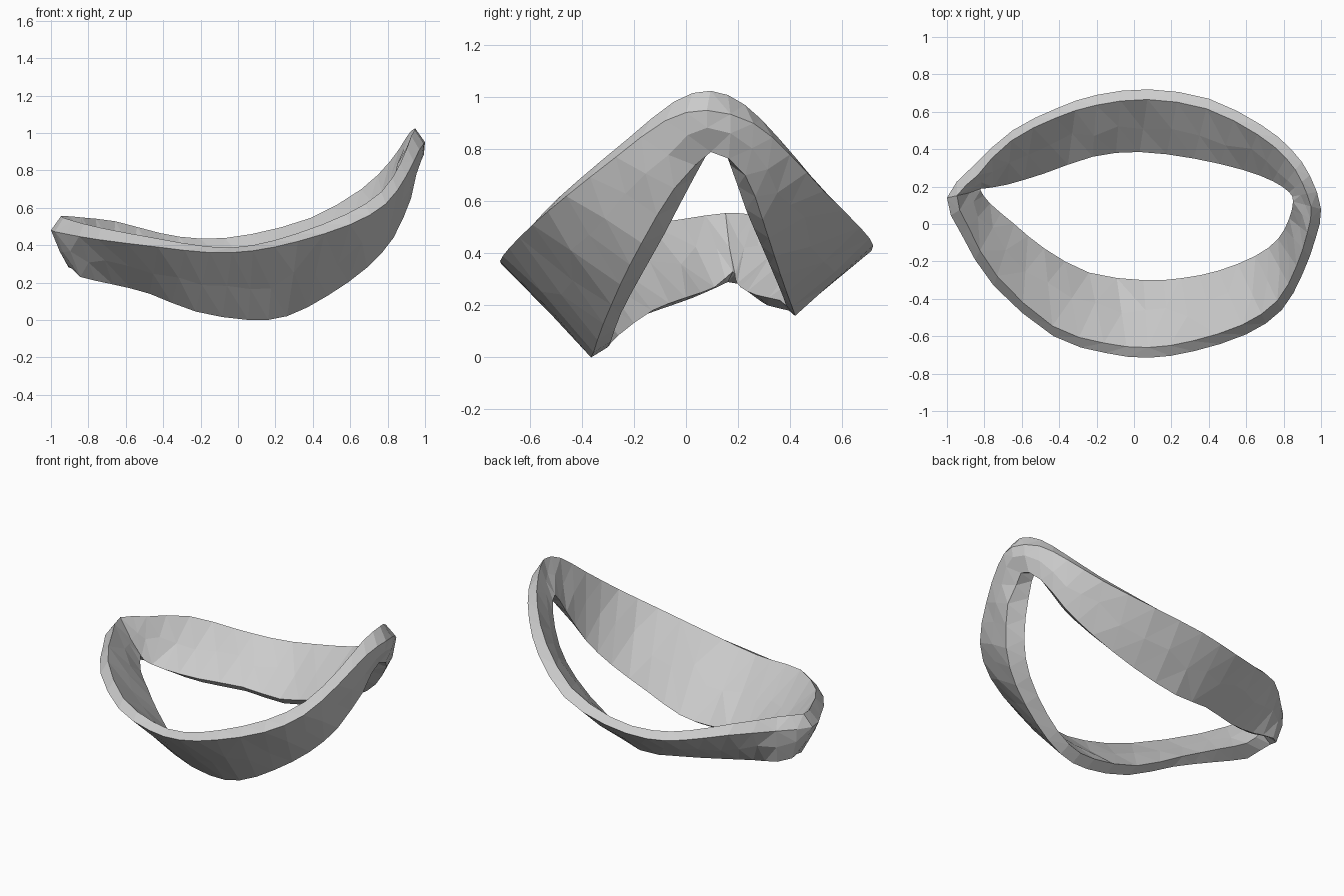
import bpy, bmesh, random
from mathutils import Vector

if "Cube" in bpy.data.objects:
    bpy.data.objects.remove(bpy.data.objects["Cube"])

random.seed(4)

# Stations round the loop: inner lower edge (x, y, z), outer upper edge (x, y, z)
STATIONS = [
    (0.05, -0.30, 0.00, 0.08, -0.715, 0.37),
    (0.25, -0.29, 0.02, 0.32, -0.68, 0.42),
    (0.45, -0.25, 0.13, 0.60, -0.59, 0.51),
    (0.65, -0.17, 0.28, 0.79, -0.46, 0.62),
    (0.77, -0.08, 0.44, 0.90, -0.27, 0.77),
    (0.83, 0.03, 0.65, 0.97, -0.08, 0.91),
    (0.85, 0.12, 0.79, 1.00, 0.08, 0.95),
    (0.83, 0.17, 0.70, 0.94, 0.26, 0.90),
    (0.74, 0.23, 0.53, 0.84, 0.40, 0.78),
    (0.58, 0.29, 0.39, 0.68, 0.53, 0.64),
    (0.32, 0.35, 0.25, 0.40, 0.67, 0.50),
    (0.03, 0.385, 0.16, 0.08, 0.72, 0.43),
    (-0.22, 0.36, 0.18, -0.20, 0.69, 0.40),
    (-0.48, 0.27, 0.20, -0.41, 0.62, 0.42),
    (-0.68, 0.21, 0.23, -0.65, 0.50, 0.47),
    (-0.80, 0.19, 0.26, -0.86, 0.31, 0.48),
    (-0.82, 0.18, 0.29, -1.00, 0.14, 0.48),
    (-0.77, 0.11, 0.23, -0.92, -0.06, 0.46),
    (-0.64, 0.00, 0.19, -0.75, -0.33, 0.43),
    (-0.48, -0.13, 0.14, -0.43, -0.60, 0.39),
    (-0.24, -0.26, 0.045, -0.15, -0.69, 0.36),
]


def halfway(i):
    """Smooth in-between station."""
    n = len(STATIONS)
    p = [STATIONS[(i + d) % n] for d in (-1, 0, 1, 2)]
    return [(9 * (b + c) - a - d) / 16 for a, b, c, d in zip(*p)]


def cross_section(s):
    """Six points: a tilted plate with bevelled edges, thicker at both ends."""
    low, up = Vector(s[:3]), Vector(s[3:])
    out = Vector((up.x - low.x, up.y - low.y, 0)).normalized()
    k = abs(up.x)
    end = 0.06 * (abs(low.x) / 0.85) ** 3
    low_in = low + Vector((0, 0, 0.04))
    low_out = low + out * ((0.065 if up.y < 0 else 0.035) + end)
    up_in = up - out * 0.055 + Vector((0, 0, 0.025 + 0.05 * k))
    t = random.uniform(0.4, 0.6)
    mid_out = low_out.lerp(up, t) + out * (random.uniform(-0.005, 0.015) + 0.2 * end)
    mid_in = low_in.lerp(up_in, t) + out * random.uniform(-0.01, 0.012)
    return [low_in, low_out, mid_out, up, up_in, mid_in]


# Irregular faceted closed band
sections = []
for i, station in enumerate(STATIONS):
    sections += [cross_section(station), cross_section(halfway(i))]

bm = bmesh.new()
rings = [[bm.verts.new(p) for p in sec] for sec in sections]
for i, a in enumerate(rings):
    b = rings[(i + 1) % len(rings)]
    for j in range(6):
        k = (j + 1) % 6
        bm.faces.new((a[j], b[j], b[k], a[k]))
bmesh.ops.triangulate(bm, faces=bm.faces[:], quad_method='SHORT_EDGE')
bmesh.ops.recalc_face_normals(bm, faces=bm.faces[:])
low_z = min(v.co.z for v in bm.verts)
bmesh.ops.translate(bm, verts=bm.verts[:], vec=(0, 0, -low_z))
mesh = bpy.data.meshes.new("twisted_band")
bm.to_mesh(mesh)
bm.free()
band = bpy.data.objects.new("twisted_band", mesh)
bpy.context.collection.objects.link(band)
